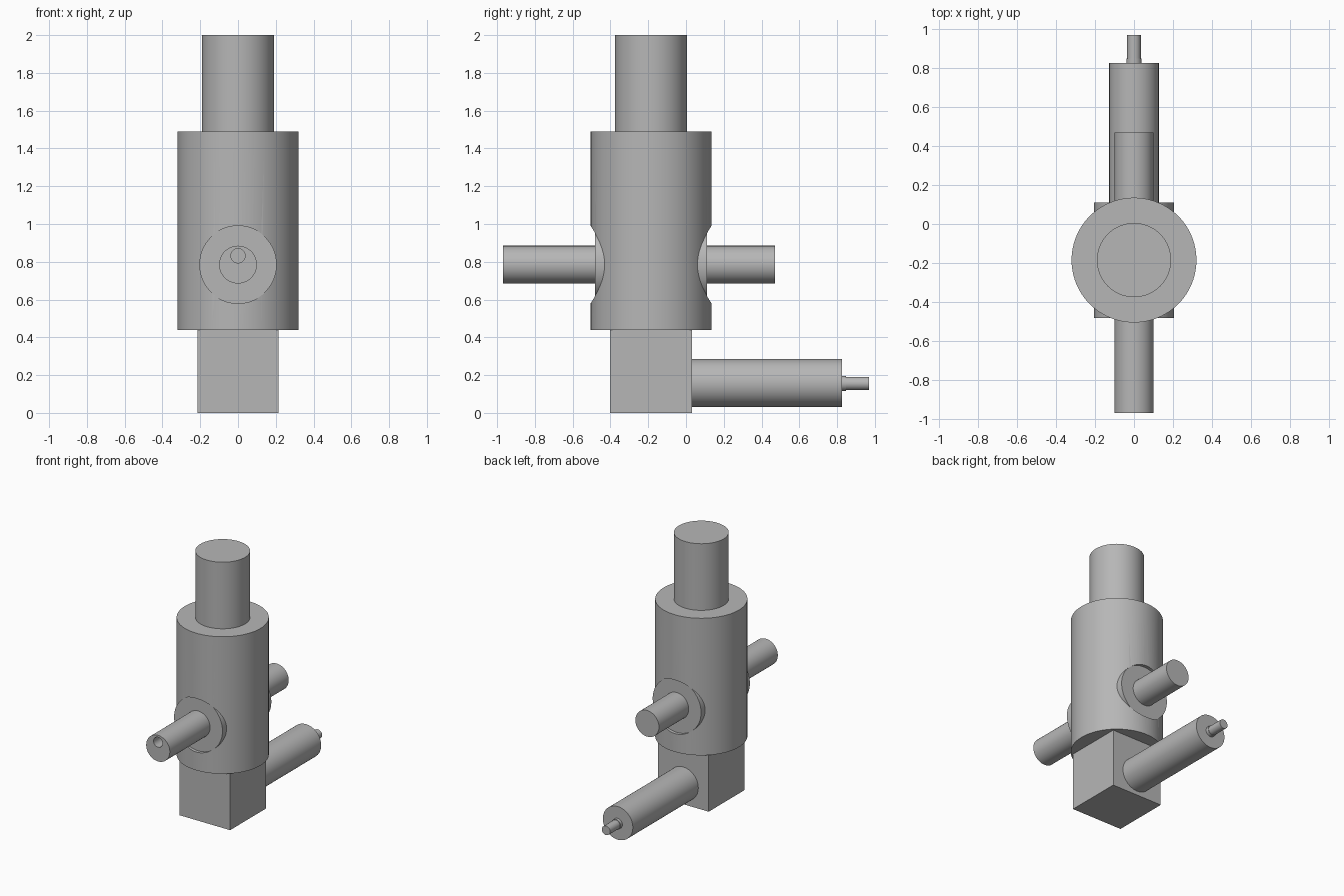
import bpy
import math

cube = bpy.data.objects.get("Cube")
if cube:
    bpy.data.objects.remove(cube, do_unlink=True)

# Single plain grey metal
metal = bpy.data.materials.new("grey_metal")
metal.use_nodes = True
grey = (0.47, 0.47, 0.47, 1)
metal.diffuse_color = grey
metal.node_tree.nodes["Principled BSDF"].inputs["Base Color"].default_value = grey

AXIS_Y = -0.185   # vertical axis of the body
PORT_Z = 0.785    # height of the cross pipes


def finish(obj, name):
    obj.name = name
    obj.data.materials.clear()
    obj.data.materials.append(metal)
    return obj


def upright(name, radius, z0, z1):
    bpy.ops.mesh.primitive_cylinder_add(
        vertices=96, radius=radius, depth=z1 - z0,
        location=(0, AXIS_Y, (z0 + z1) / 2))
    return finish(bpy.context.object, name)


def lengthwise(name, radius, y0, y1, z):
    bpy.ops.mesh.primitive_cylinder_add(
        vertices=64, radius=radius, depth=y1 - y0,
        location=(0, (y0 + y1) / 2, z), rotation=(math.pi / 2, 0, 0))
    return finish(bpy.context.object, name)


def cut(target, cutter):
    mod = target.modifiers.new("cut", "BOOLEAN")
    mod.operation = "DIFFERENCE"
    mod.solver = "EXACT"
    mod.object = cutter
    bpy.ops.object.select_all(action="DESELECT")
    bpy.context.view_layer.objects.active = target
    target.select_set(True)
    bpy.ops.object.modifier_apply(modifier=mod.name)
    bpy.data.objects.remove(cutter, do_unlink=True)


# Square base block
bpy.ops.mesh.primitive_cube_add(size=1, location=(0, AXIS_Y, 0.22))
base = finish(bpy.context.object, "base_block")
base.scale = (0.43, 0.435, 0.44)

# Main body with a flat round seat milled front and back
body = upright("main_body", 0.32, 0.44, 1.49)
for y0, y1 in ((-0.7, -0.48), (0.11, 0.33)):
    cut(body, lengthwise("seat_cutter", 0.2055, y0, y1, PORT_Z))
boss = lengthwise("cross_boss", 0.205, -0.4805, 0.1105, PORT_Z)

# Top shaft
shaft = upright("top_shaft", 0.19, 1.48, 2.0)

# Cross pipes, the front one drilled off-centre
front_pipe = lengthwise("front_pipe", 0.1, -0.968, -0.4, PORT_Z)
cut(front_pipe, lengthwise("hole_cutter", 0.038, -1.1, -0.85, 0.832))
back_pipe = lengthwise("back_pipe", 0.1, 0.0, 0.47, PORT_Z)

# Lower rear arm with a stepped pin
arm = lengthwise("rear_arm", 0.127, 0.0, 0.825, 0.158)
collar = lengthwise("pin_collar", 0.039, 0.8, 0.848, 0.156)
pin = lengthwise("arm_pin", 0.035, 0.8, 0.968, 0.156)

# Smooth the round sides, keep the rims sharp
bpy.ops.object.select_all(action="DESELECT")
for part in (body, boss, shaft, front_pipe, back_pipe, arm, collar, pin):
    part.select_set(True)
bpy.context.view_layer.objects.active = body
bpy.ops.object.shade_smooth_by_angle(angle=math.radians(30))
